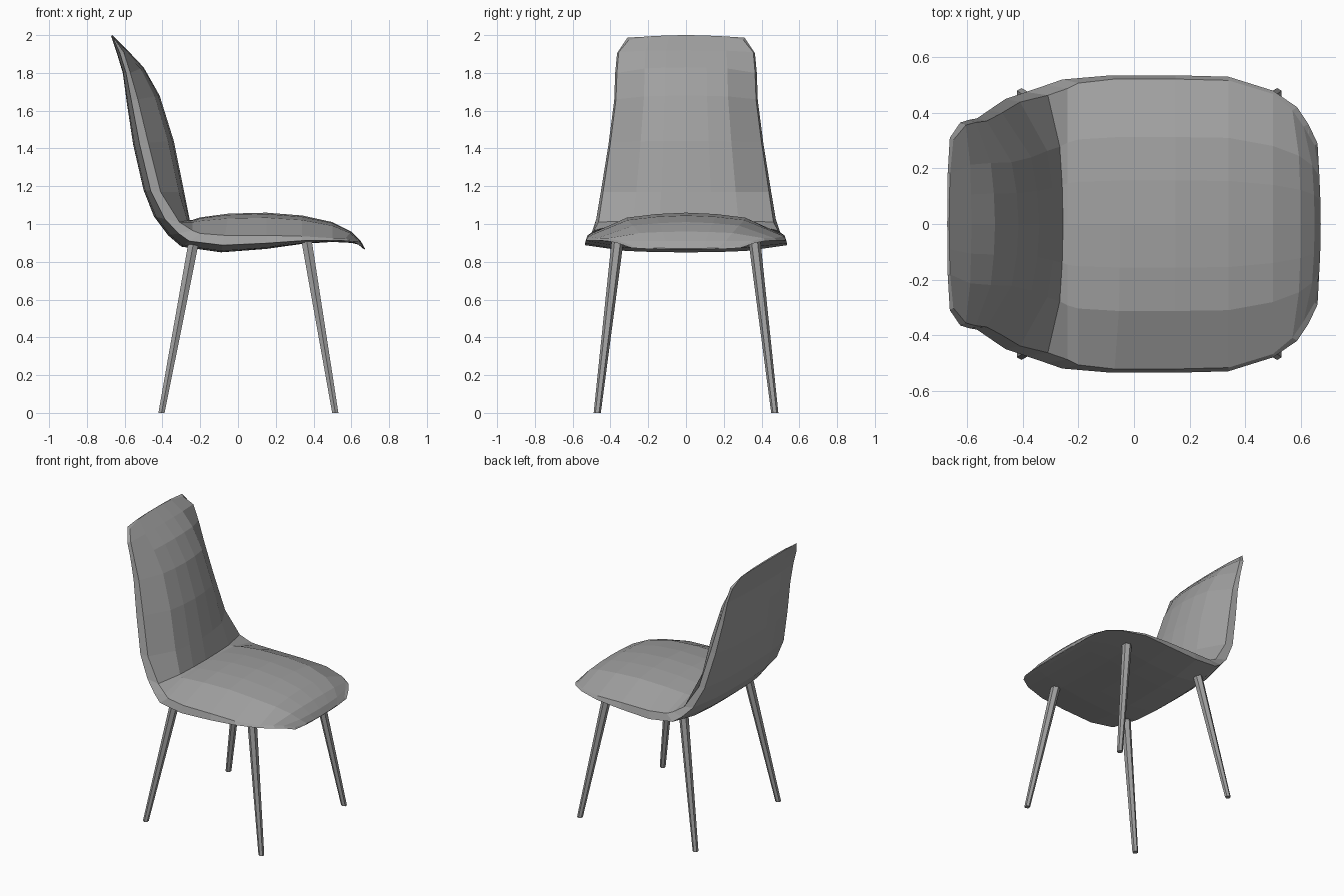
import bpy, bmesh
from mathutils import Vector

cube = bpy.data.objects.get("Cube")
if cube:
    bpy.data.objects.remove(cube, do_unlink=True)


def make_material(name, colour):
    mat = bpy.data.materials.new(name)
    mat.use_nodes = True
    mat.diffuse_color = colour
    mat.node_tree.nodes["Principled BSDF"].inputs["Base Color"].default_value = colour
    return mat


grey = make_material("plain grey", (0.35, 0.35, 0.35, 1))


def finish(name, bm):
    """Turn a bmesh into a flat-shaded object with outward normals."""
    bmesh.ops.recalc_face_normals(bm, faces=bm.faces)
    mesh = bpy.data.meshes.new(name)
    bm.to_mesh(mesh)
    bm.free()
    mesh.materials.append(grey)
    obj = bpy.data.objects.new(name, mesh)
    bpy.context.collection.objects.link(obj)
    return obj


# Sections from the top of the backrest to the front lip of the seat:
# cushion centre x, z; cushion edge x, z; shell centre x, z; half width
SECTIONS = [
    (-.665, 2, -.65, 1.975, -.672, 1.995, .31),
    (-.585, 1.92, -.605, 1.91, -.64, 1.9, .365),
    (-.5, 1.83, -.57, 1.8, -.61, 1.8, .375),
    (-.415, 1.68, -.53, 1.66, -.59, 1.65, .38),
    (-.34, 1.44, -.475, 1.43, -.555, 1.42, .41),
    (-.285, 1.17, -.41, 1.17, -.5, 1.18, .45),
    (-.255, 1.02, -.31, 1.01, -.445, 1.04, .475),
    (-.24, 1.022, -.24, .965, -.37, .94, .5),
    (-.2, 1.035, -.2, .95, -.3, .88, .52),
    (-.05, 1.055, -.07, .94, -.09, .85, .535),
    (.15, 1.06, .15, .94, .15, .868, .535),
    (.34, 1.045, .34, .935, .34, .895, .53),
    (.5, 1.01, .5, .925, .5, .905, .48),
    (.6, .96, .57, .925, .6, .9, .42),
    (.65, .91, .61, .91, .64, .89, .36),
    (.672, .87, .65, .885, .668, .865, .29),
]

# Width fraction, cushion fullness and shell fullness of each column
COLUMNS = [(-1, 0, 0), (-.6, .78, .8), (-.3, .94, .97), (0, 1, 1),
           (.3, .94, .97), (.6, .78, .8), (1, 0, 0)]


def section_ring(bm, cx, cz, ex, ez, bx, bz, width):
    """Closed loop: across the cushion, then back across the shell."""
    centre, edge, back = Vector((cx, 0, cz)), Vector((ex, 0, ez)), Vector((bx, 0, bz))
    rim = back.lerp(edge, .42)
    side = Vector((0, width, 0))
    inset = .975
    front_row = [edge.lerp(centre, full) + side * across * inset
                 for across, full, _ in COLUMNS]
    back_row = [rim.lerp(back, full) + side * across
                for across, _, full in reversed(COLUMNS)]
    return [bm.verts.new(p) for p in front_row + back_row]


# Padded one-piece seat and backrest
bm = bmesh.new()
rings = [section_ring(bm, *section) for section in SECTIONS]
count = len(rings[0])
for ring, following in zip(rings, rings[1:]):
    for i in range(count):
        j = (i + 1) % count
        bm.faces.new((ring[i], ring[j], following[j], following[i]))
# Close the thin top and front lips with strips
for ring in (rings[0], rings[-1]):
    for i in range(len(COLUMNS) - 1):
        bm.faces.new((ring[i], ring[i + 1], ring[count - 2 - i], ring[count - 1 - i]))
finish("seat_shell", bm)


def make_leg(name, foot, top):
    """Splayed tapered leg with level ends."""
    bm = bmesh.new()
    bmesh.ops.create_cone(bm, cap_ends=True, segments=6,
                          radius1=.019, radius2=.032, depth=1)
    for v in bm.verts:
        axis = foot.lerp(top, v.co.z + .5)
        v.co = axis + Vector((v.co.x, v.co.y, 0))
    finish(name, bm)


# Four legs, mirrored across the seat
for label, foot_x, top_x in (("rear", -.405, -.23), ("front", .515, .36)):
    for side_name, side in (("left", 1), ("right", -1)):
        make_leg(f"{label}_leg_{side_name}",
                 Vector((foot_x, side * .47, 0)),
                 Vector((top_x, side * .36, .93)))
